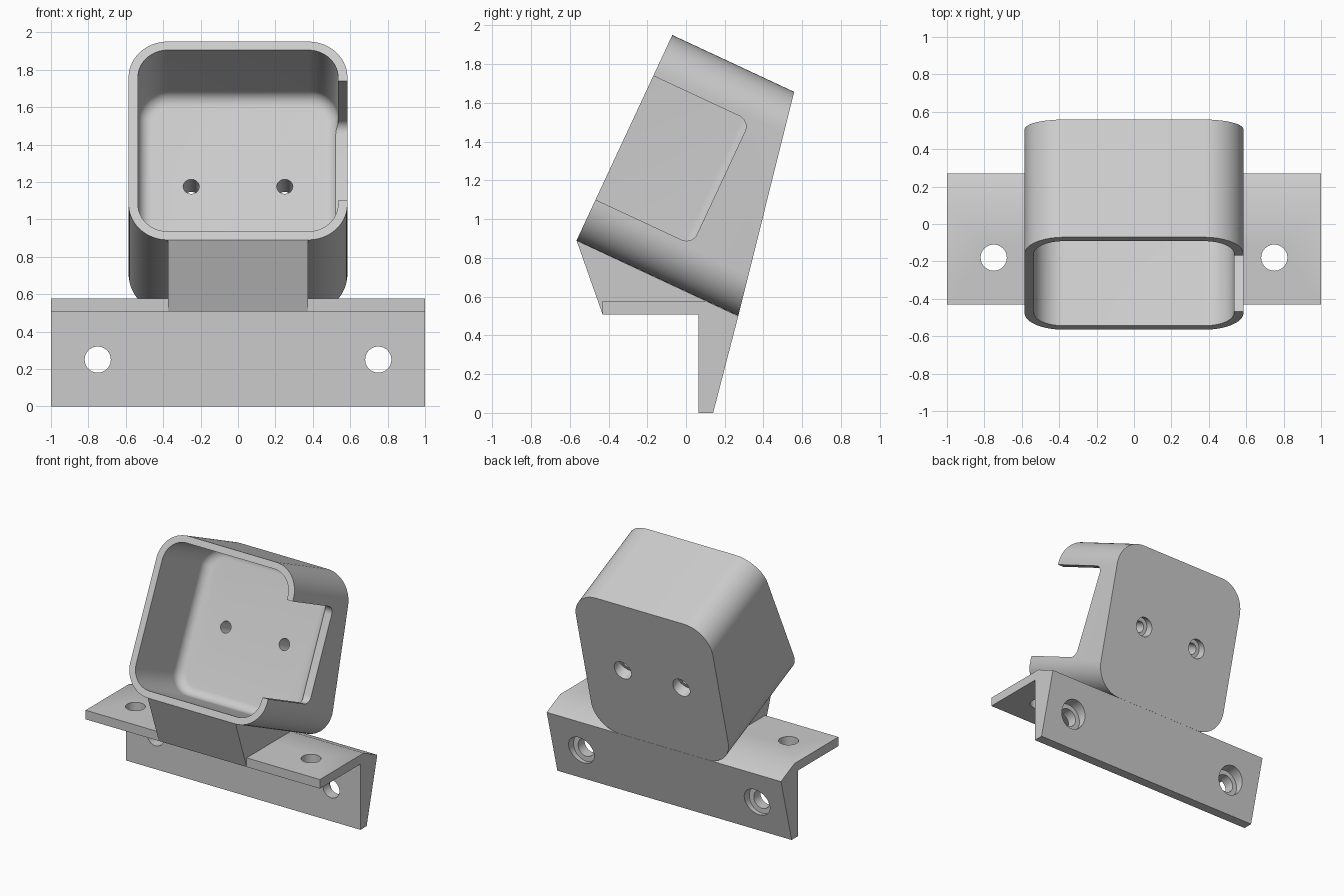
import bpy, bmesh
from math import radians, sin, cos, pi, sqrt
from mathutils import Matrix, Vector

cube = bpy.data.objects.get("Cube")
if cube:
    bpy.data.objects.remove(cube, do_unlink=True)

TILT = radians(25)
ORIGIN = Vector((0, -0.565, 0.89))       # lower front edge of the cup
CUP_FRAME = Matrix.Translation(ORIGIN) @ Matrix.Rotation(-TILT, 4, 'X')
SIZE = 1.17                              # outer side of the cup
WALL = 0.05
RADIUS = 0.21
MID = SIZE / 2
FLOOR = 0.58
FILLET = 0.07


def rounded_rect(width, height, radius, steps=14):
    """Outline of a rounded rectangle centred on the origin."""
    points = []
    for i, (sx, sy) in enumerate([(1, 1), (-1, 1), (-1, -1), (1, -1)]):
        for k in range(steps + 1):
            a = (i + k / steps) * pi / 2
            points.append((sx * (width / 2 - radius) + radius * cos(a),
                           sy * (height / 2 - radius) + radius * sin(a)))
    return points


def loft(name, rings, frame=None):
    """Closed solid skinned through rings of equal length."""
    bm = bmesh.new()
    loops = [[bm.verts.new(p) for p in ring] for ring in rings]
    for a, b in zip(loops, loops[1:]):
        for i in range(len(a)):
            j = (i + 1) % len(a)
            bm.faces.new((a[i], a[j], b[j], b[i]))
    bm.faces.new(loops[0])
    bm.faces.new(loops[-1])
    bmesh.ops.recalc_face_normals(bm, faces=bm.faces)
    mesh = bpy.data.meshes.new(name)
    bm.to_mesh(mesh)
    bm.free()
    obj = bpy.data.objects.new(name, mesh)
    bpy.context.collection.objects.link(obj)
    if frame:
        obj.matrix_world = frame
    return obj


def extrude_x(name, profile, x0, x1, frame=None):
    return loft(name, [[(x, y, z) for y, z in profile] for x in (x0, x1)], frame)


def stepped_hole(x, z, sections, frame=None):
    """Cutter along y; sections are (y, radius) pairs."""
    rings = [[(x + r * cos(k * pi / 20), y, z + r * sin(k * pi / 20))
              for k in range(40)] for y, r in sections]
    return loft("hole_cutter", rings, frame)


def cut(target, cutters):
    bpy.context.view_layer.update()
    bpy.context.view_layer.objects.active = target
    for cutter in cutters:
        cutter.hide_render = True
        mod = target.modifiers.new("cut", 'BOOLEAN')
        mod.operation = 'DIFFERENCE'
        mod.solver = 'EXACT'
        mod.object = cutter
        bpy.ops.object.modifier_apply(modifier=mod.name)
        bpy.data.objects.remove(cutter, do_unlink=True)


# Cup shell: rounded square with a slanted back
def back_depth(v):
    return 0.921 - 0.227 * v / SIZE


outline = [(x, v + MID) for x, v in rounded_rect(SIZE, SIZE, RADIUS)]
cup = loft("cup", [[(x, 0, v) for x, v in outline],
                   [(x, back_depth(v), v) for x, v in outline]], CUP_FRAME)


# Cavity with a filleted floor
def cavity_ring(depth, inset):
    side = SIZE - 2 * (WALL + inset)
    return [(x, depth, v + MID)
            for x, v in rounded_rect(side, side, RADIUS - WALL - inset)]


rings = [cavity_ring(-0.1, 0)]
for k in range(9):
    a = k / 8 * pi / 2
    rings.append(cavity_ring(FLOOR - FILLET * (1 - sin(a)), FILLET * (1 - cos(a))))
cavity = loft("cavity_cutter", rings, CUP_FRAME)

# Side opening in the left wall
slot_profile = [(d + 0.15, v + MID) for d, v in rounded_rect(0.8, 0.705, 0.06, 8)]
slot = extrude_x("slot_cutter", slot_profile, 0.42, 0.7, CUP_FRAME)

# Counterbored screw holes through the cup floor
cup_holes = [stepped_hole(x, MID, [(0.4, 0.043), (0.74, 0.043),
                                   (0.74, 0.072), (1.0, 0.072)], CUP_FRAME)
             for x in (-0.25, 0.25)]
cut(cup, [cavity, slot] + cup_holes)

# Angle bracket: shelf and tapered back plate
bracket = extrude_x("mounting_bracket",
                    [(0.065, 0), (0.14, 0), (0.27, 0.5), (0.105, 0.577),
                     (-0.43, 0.577), (-0.43, 0.507), (0.065, 0.507)], -1, 1)
holes = []
for x in (-0.75, 0.75):
    holes.append(stepped_hole(x, 0.25, [(0, 0.07), (0.145, 0.07),
                                        (0.145, 0.108), (0.4, 0.108)]))
    shelf_hole = stepped_hole(x, 0, [(-0.2, 0.07), (0.2, 0.07)])
    shelf_hole.matrix_world = (Matrix.Translation((0, -0.18, 0.54))
                               @ Matrix.Rotation(pi / 2, 4, 'X'))
    holes.append(shelf_hole)
cut(bracket, holes)

# Neck joining the cup to the shelf
neck = extrude_x("neck", [(-0.565, 0.89), (-0.43, 0.507), (0.255, 0.507)],
                 -0.375, 0.375)

# Smooth the rounded walls and keep the edges crisp
bpy.ops.object.select_all(action='DESELECT')
for part in (cup, bracket, neck):
    part.select_set(True)
bpy.context.view_layer.objects.active = cup
bpy.ops.object.shade_smooth_by_angle(angle=radians(30))
